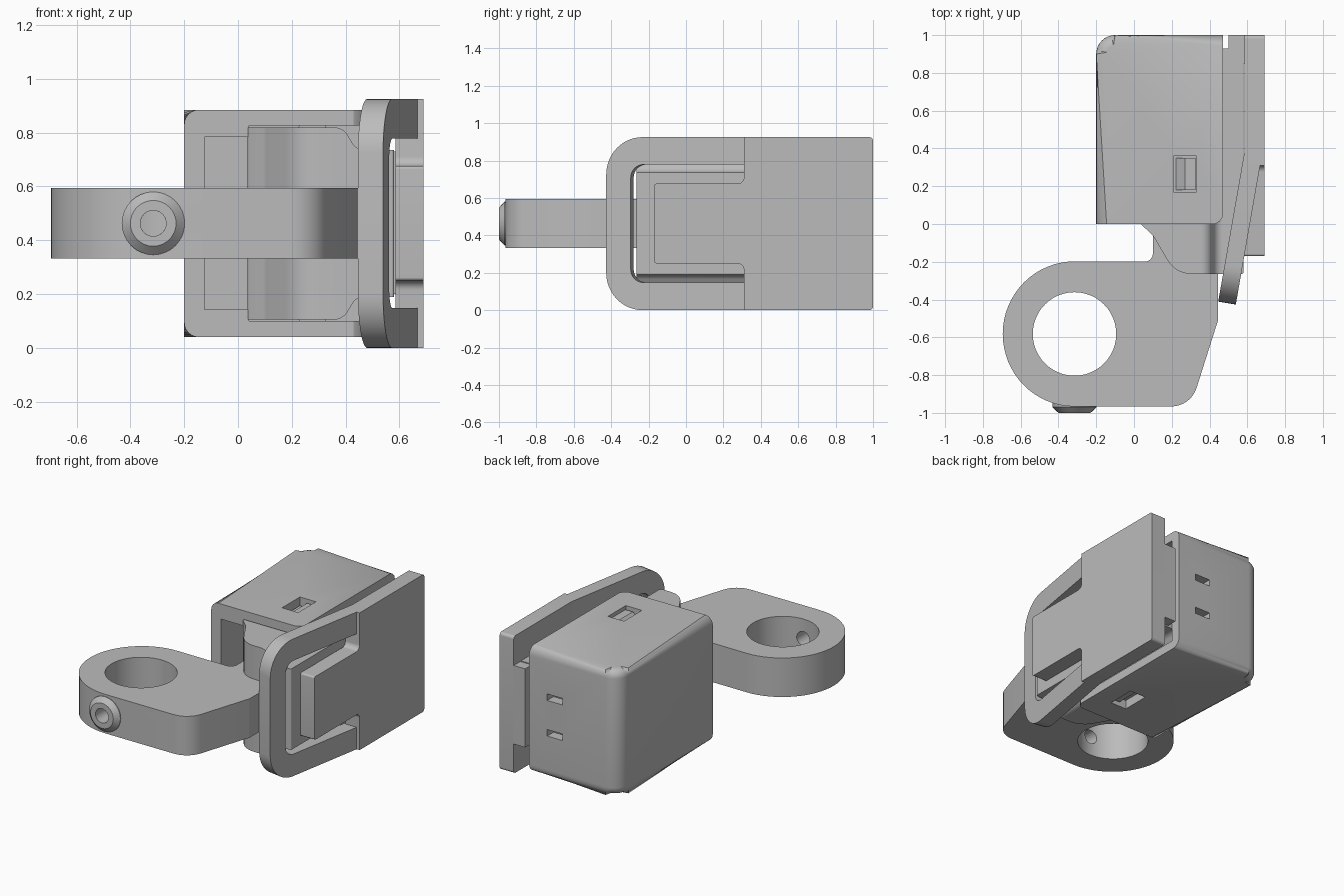
import bpy, bmesh, math
from mathutils import Vector

cube = bpy.data.objects.get("Cube")
if cube:
    bpy.data.objects.remove(cube, do_unlink=True)

GREY = (0.5, 0.5, 0.5, 1)
mat = bpy.data.materials.new("plain grey")
mat.use_nodes = True
mat.diffuse_color = GREY
mat.node_tree.nodes["Principled BSDF"].inputs["Base Color"].default_value = GREY


def rounded(corners, steps=8):
    """Turn (u, v, radius) corners into an outline with filleted corners."""
    out = []
    n = len(corners)
    for i, (u, v, r) in enumerate(corners):
        p = Vector((u, v))
        if not r:
            out.append(p)
            continue
        a = (Vector(corners[i - 1][:2]) - p).normalized()
        b = (Vector(corners[(i + 1) % n][:2]) - p).normalized()
        half = a.angle(b) / 2
        centre = p + (a + b).normalized() * r / math.sin(half)
        start = p + a * r / math.tan(half) - centre
        end = p + b * r / math.tan(half) - centre
        turn = start.angle_signed(end)
        for k in range(steps + 1):
            t = -turn * k / steps
            c, s = math.cos(t), math.sin(t)
            out.append(centre + Vector((start.x * c - start.y * s,
                                        start.x * s + start.y * c)))
    return out


def finish(name, bm):
    bmesh.ops.recalc_face_normals(bm, faces=bm.faces)
    me = bpy.data.meshes.new(name)
    bm.to_mesh(me)
    bm.free()
    me.materials.append(mat)
    ob = bpy.data.objects.new(name, me)
    bpy.context.collection.objects.link(ob)
    return ob


def prism(name, outline, lo, hi, axis="z", edit=None):
    """Extrude an outline along an axis; the other two axes stay in order."""
    place = {"x": lambda u, v, w: (w, u, v),
             "y": lambda u, v, w: (u, w, v),
             "z": lambda u, v, w: (u, v, w)}[axis]
    bm = bmesh.new()
    low, high = [[bm.verts.new(place(p[0], p[1], w)) for p in outline] for w in (lo, hi)]
    bm.faces.new(low)
    bm.faces.new(high)
    for i in range(len(low)):
        bm.faces.new((low[i - 1], low[i], high[i], high[i - 1]))
    if edit:
        edit(bm)
    return finish(name, bm)


def box(name, x0, x1, y0, y1, z0, z1):
    return prism(name, [(x0, y0), (x1, y0), (x1, y1), (x0, y1)], z0, z1)


def disc(u, v, r, n=48):
    return [(u + r * math.cos(math.tau * i / n), v + r * math.sin(math.tau * i / n))
            for i in range(n)]


def boolean(ob, other, mode="DIFFERENCE"):
    mod = ob.modifiers.new("cut", "BOOLEAN")
    mod.operation, mod.object, mod.solver = mode, other, "EXACT"
    bpy.context.view_layer.objects.active = ob
    bpy.ops.object.modifier_apply(modifier=mod.name)
    bpy.data.objects.remove(other, do_unlink=True)


MID = 0.463  # height of the symmetry plane


# Housing: rounded shell open at the front and on the plate side
def round_rims(bm):
    rims = []
    for e in bm.edges:
        a, b = (v.co for v in e.verts)
        m = (a + b) / 2
        if abs(a.z - b.z) < 0.001 and m.y > 0.001 and m.x < 0.469:
            rims.append(e)
    bmesh.ops.bevel(bm, geom=rims, offset=0.055, segments=6, profile=0.5, affect="EDGES")


plan = rounded([(-0.2, 0, 0), (0.47, 0, 0), (0.47, 1, 0), (-0.2, 1, 0.1)])
housing = prism("housing", plan, 0.04, 0.885, edit=round_rims)
boolean(housing, box("cavity", -0.125, 0.3, -0.1, 0.93, 0.143, 0.783))
boolean(housing, box("side_cavity", 0.04, 0.6, -0.1, 0.93, 0.1, 0.826))
corner = [(0.43, 0), (0.48, -0.01), (0.48, 0.05), (0.47, 0.04), (0.455, 0.015)]
boolean(housing, prism("corner_cut", corner, 0, 1))
boolean(housing, box("latch_slots", 0.21, 0.33, 0.17, 0.36, 0, 1))
for side in (-1, 1):
    z = MID + side * 0.12
    boolean(housing, box("back_slot", 0.22, 0.335, 0.9, 1.1, z - 0.022, z + 0.022))

# Latch body: plan shape crossed with a stepped front section
plan = rounded([(0.035, 0.92, 0), (0.035, 0, 0.03), (0.1, -0.06, 0.05), (0.22, -0.265, 0.15),
                (0.58, -0.265, 0.01), (0.58, 0.93, 0), (0.45, 0.93, 0), (0.45, 0.92, 0)])
latch = prism("latch_body", plan, 0, 1)
section = rounded([(0, 0.105, 0), (0.39, 0.105, 0.06), (0.44, 0.19, 0.05), (0.6, 0.19, 0),
                   (0.6, 0.736, 0), (0.44, 0.736, 0.05), (0.39, 0.82, 0.06), (0, 0.82, 0)])
boolean(latch, prism("latch_section", section, -0.5, 1, "y"), "INTERSECT")

# Wedge tabs that snap into the slots above and below
for side, name in ((1, "upper_tab"), (-1, "lower_tab")):
    wedge = [(0.215, MID + side * 0.35), (0.325, MID + side * 0.35),
             (0.325, MID + side * 0.4), (0.27, MID + side * 0.4)]
    prism(name, wedge, 0.18, 0.35, "y")

# Cover plate with a front tongue, and its rear spacer
cover = rounded([(1, 0, 0.02), (1, 0.925, 0.02), (0.31, 0.925, 0), (0.31, 0.676, 0.035),
                 (-0.17, 0.676, 0.012), (-0.17, 0.25, 0.012), (0.31, 0.25, 0.035), (0.31, 0, 0)])
prism("cover_plate", cover, 0.585, 0.69, "x")
box("cover_spacer", 0.5, 0.59, 0.85, 1, 0.2, 0.73)


# Slanted loop around the tongue
def slant(bm):
    for v in bm.verts:
        v.co.x += (v.co.y - 0.31) * 0.17
        v.co.y -= (v.co.x - 0.5) * 0.17


loop = rounded([(0.4, 0, 0), (-0.42, 0, 0.2), (-0.42, 0.925, 0.2), (0.4, 0.925, 0),
                (0.4, 0.778, 0), (-0.285, 0.778, 0.07), (-0.285, 0.148, 0.07),
                (0.4, 0.148, 0)], 12)
prism("release_loop", loop, 0.57, 0.663, "x", slant)

# Mounting arm with a round eye
CX, CY = -0.315, -0.582
arm_plan = [(CX + 0.38 * math.cos(a), CY + 0.384 * math.sin(a))
            for a in (math.pi / 2 + math.pi * i / 32 for i in range(33))]
arm_plan += rounded([(0.3, -0.966, 0.14), (0.445, -0.51, 0.04), (0.445, -0.2, 0),
                     (0.3, -0.1, 0), (0.1, -0.03, 0), (0.1, -0.2, 0.045),
                     (CX + 0.02, -0.198, 0), (CX + 0.01, -0.966, 0)])[:-1]
arm = prism("mounting_arm", arm_plan, 0.332, 0.595)
boolean(arm, prism("eye_cutter", disc(CX, CY, 0.221), 0, 1))
boolean(arm, prism("bore_cutter", disc(CX, MID, 0.048, 24), -1.1, -0.7, "y"))

# Clamp screw collar: lathed ring with a chamfered rim
profile = [(0.048, -0.9), (0.117, -0.9), (0.117, -0.97), (0.085, -1), (0.048, -1)]
bm = bmesh.new()
rings = []
for i in range(32):
    a = math.tau * i / 32
    rings.append([bm.verts.new((CX + r * math.cos(a), y, MID + r * math.sin(a)))
                  for r, y in profile])
for i in range(32):
    for k in range(len(profile)):
        bm.faces.new((rings[i - 1][k - 1], rings[i - 1][k], rings[i][k], rings[i][k - 1]))
finish("screw_collar", bm)

# Smooth shading with crisp edges
bpy.ops.object.select_all(action="DESELECT")
for ob in bpy.context.collection.objects:
    if ob.type == "MESH" and ob.data.materials and ob.data.materials[0] == mat:
        ob.select_set(True)
        bpy.context.view_layer.objects.active = ob
bpy.ops.object.shade_smooth_by_angle(angle=math.radians(30))
